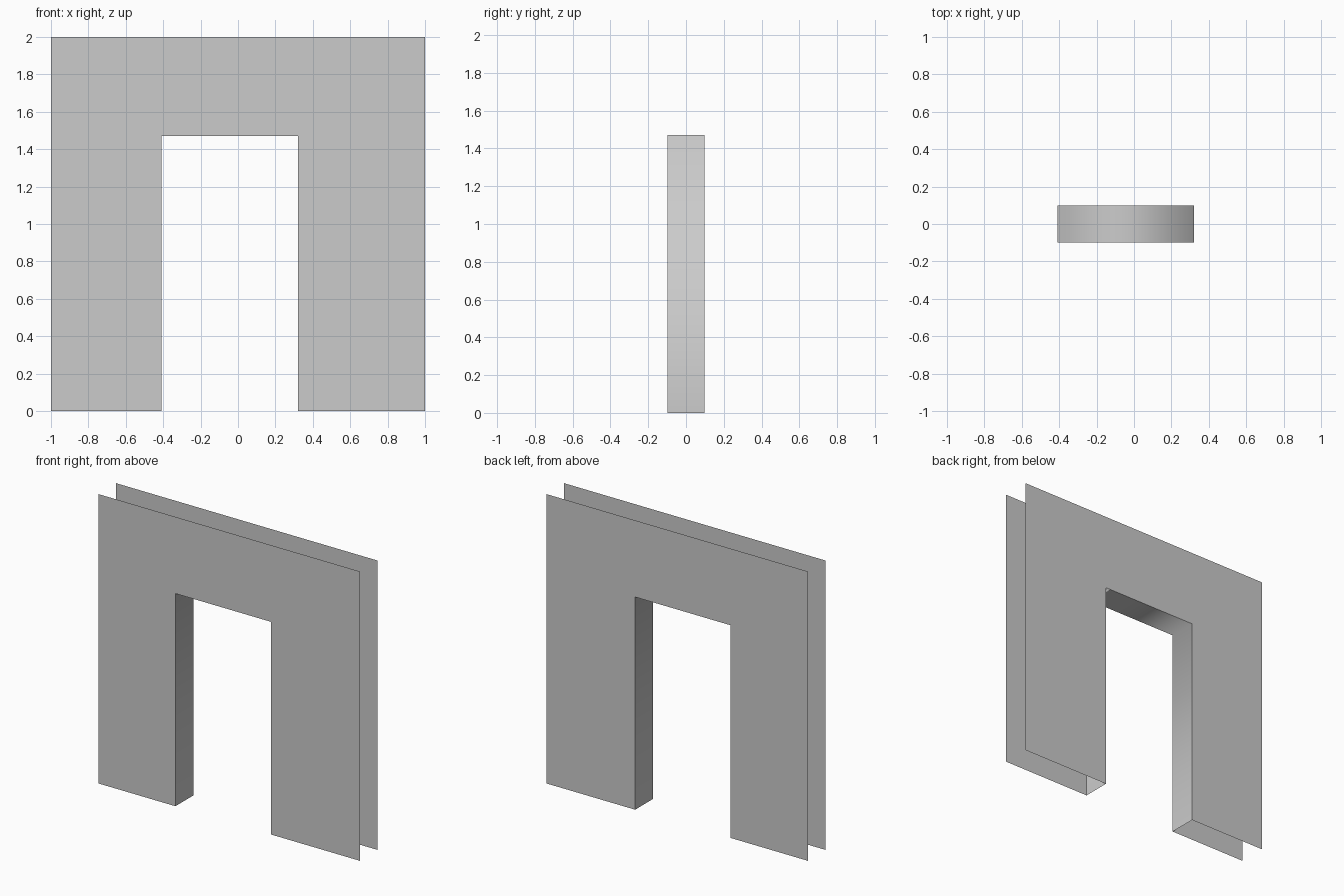
import bpy

cube = bpy.data.objects.get("Cube")
if cube:
    bpy.data.objects.remove(cube, do_unlink=True)

# Overall wall size and doorway opening
HALF_W, HEIGHT, HALF_D = 1.0, 2.0, 0.098
DOOR_RIGHT, DOOR_LEFT, DOOR_TOP = -0.41, 0.32, 1.47

plaster = bpy.data.materials.new("grey plaster")
plaster.use_nodes = True
colour = (0.6, 0.6, 0.6, 1)
plaster.diffuse_color = colour
plaster.node_tree.nodes["Principled BSDF"].inputs["Base Color"].default_value = colour


def add_part(name, verts, faces, smooth=False):
    mesh = bpy.data.meshes.new(name)
    mesh.from_pydata(verts, [], faces)
    mesh.materials.append(plaster)
    for poly in mesh.polygons:
        poly.use_smooth = smooth
    obj = bpy.data.objects.new(name, mesh)
    bpy.context.collection.objects.link(obj)
    return obj


# Doorway outline, from the foot of one jamb over the lintel to the other
door = [(DOOR_RIGHT, 0), (DOOR_RIGHT, DOOR_TOP), (DOOR_LEFT, DOOR_TOP), (DOOR_LEFT, 0)]
wall = [(-HALF_W, 0), *door, (HALF_W, 0), (HALF_W, HEIGHT), (-HALF_W, HEIGHT)]

# Thin wall sheets on both sides, open at the outer edges
for name, y in (("front_wall", -HALF_D), ("back_wall", HALF_D)):
    ring = list(range(len(wall)))
    if y > 0:
        ring.reverse()
    add_part(name, [(x, y, z) for x, z in wall], [ring])

# Lining of the doorway: two jambs and a lintel, softly shaded across corners
verts = [(x, y, z) for x, z in door for y in (-HALF_D, HALF_D)]
faces = [(2 * i, 2 * i + 1, 2 * i + 3, 2 * i + 2) for i in range(len(door) - 1)]
add_part("doorway_lining", verts, faces, smooth=True)
